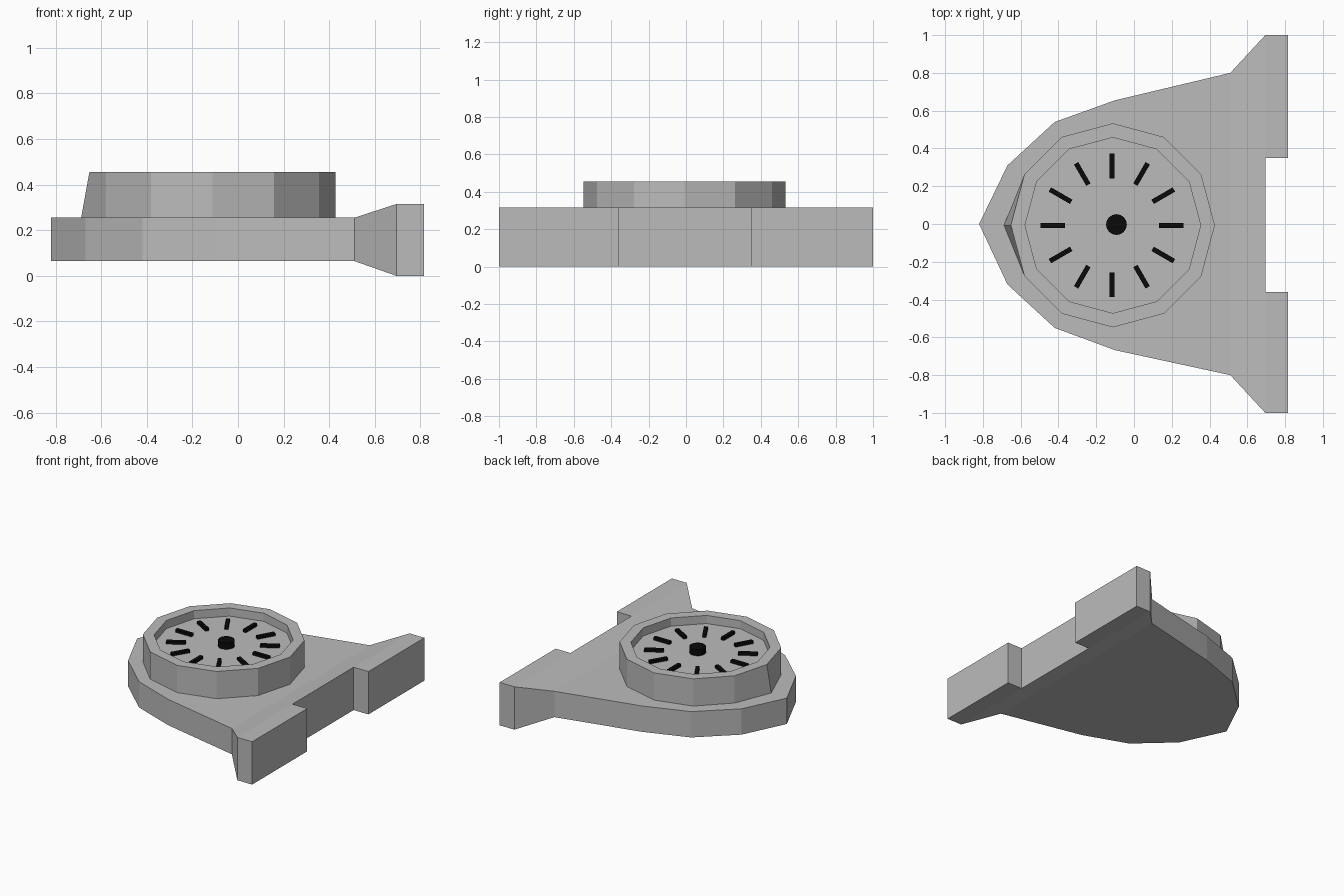
import bpy, bmesh, math
from mathutils import Matrix

if "Cube" in bpy.data.objects:
    bpy.data.objects.remove(bpy.data.objects["Cube"], do_unlink=True)


def material(name, rgb):
    m = bpy.data.materials.new(name)
    m.use_nodes = True
    m.diffuse_color = (*rgb, 1)
    m.node_tree.nodes["Principled BSDF"].inputs["Base Color"].default_value = (*rgb, 1)
    return m


grey = material("light grey", (0.5, 0.5, 0.5))
black = material("black", (0.003, 0.003, 0.003))


def finish(bm, name, mat):
    bmesh.ops.recalc_face_normals(bm, faces=bm.faces)
    mesh = bpy.data.meshes.new(name)
    bm.to_mesh(mesh)
    bm.free()
    mesh.materials.append(mat)
    ob = bpy.data.objects.new(name, mesh)
    bpy.context.scene.collection.objects.link(ob)
    return ob


CX, CY = -0.112, -0.007   # dial centre
FLOOR = 0.395             # dial floor height

# Base plate: rounded nose, flared tail and two lugs either side of a notch
X0, X1, X2 = 0.51, 0.695, 0.815
nose = [(X0, 0.8), (-0.1, 0.655), (-0.42, 0.54), (-0.67, 0.31), (-0.82, 0),
        (-0.67, -0.32), (-0.42, -0.55), (-0.1, -0.668), (X0, -0.8)]
flare = [(X0, -0.8), (X1, -1), (X1, -0.36), (X1, 0.35), (X1, 1), (X0, 0.8)]
lug_left = [(X1, 0.35), (X2, 0.35), (X2, 1), (X1, 1)]
lug_right = [(X1, -1), (X2, -1), (X2, -0.36), (X1, -0.36)]
bm = bmesh.new()
for outline in (nose, flare, lug_left, lug_right):
    bm.faces.new([bm.verts.new((x, y, 0)) for x, y in outline])
bmesh.ops.remove_doubles(bm, verts=bm.verts, dist=0.001)
lower = list(bm.verts)
extruded = bmesh.ops.extrude_face_region(bm, geom=list(bm.faces), use_keep_orig=True)
for v in lower:
    v.co.z = 0.065 if v.co.x < 0.6 else 0
for v in extruded["geom"]:
    if isinstance(v, bmesh.types.BMVert):
        v.co.z = 0.255 if v.co.x < 0.6 else 0.315
finish(bm, "base_plate", grey)

# Twelve-sided dial housing with a recessed face
bm = bmesh.new()
bmesh.ops.create_cone(bm, cap_ends=True, segments=12, radius1=0.54, radius2=0.54,
                      depth=0.205, matrix=Matrix.Translation((CX, CY, 0.3525)))
outer = list(bm.verts)
top = max(bm.faces, key=lambda f: f.calc_center_median().z)
bmesh.ops.inset_region(bm, faces=[top], thickness=0.0725, use_even_offset=True)
bmesh.ops.inset_individual(bm, faces=[top], thickness=0, depth=FLOOR - 0.455)
for v in outer:
    if v.co.x < CX - 0.53:
        v.co.x -= 0.037
finish(bm, "dial_housing", grey)

# Hour marks
bm = bmesh.new()
for i in range(12):
    spin = Matrix.Rotation(i * math.tau / 12, 4, "Z")
    place = Matrix.Translation((CX - 0.005, CY, FLOOR + 0.01))
    bmesh.ops.create_cube(bm, size=1, matrix=place @ spin
                          @ Matrix.Translation((0.314, 0, 0))
                          @ Matrix.Diagonal((0.13, 0.026, 0.022, 1)))
finish(bm, "hour_marks", black)

# Centre hub
bm = bmesh.new()
bmesh.ops.create_cone(bm, cap_ends=True, segments=16, radius1=0.055, radius2=0.055,
                      depth=0.05, matrix=Matrix.Translation((-0.093, -0.003, FLOOR + 0.022)))
finish(bm, "centre_hub", black)
